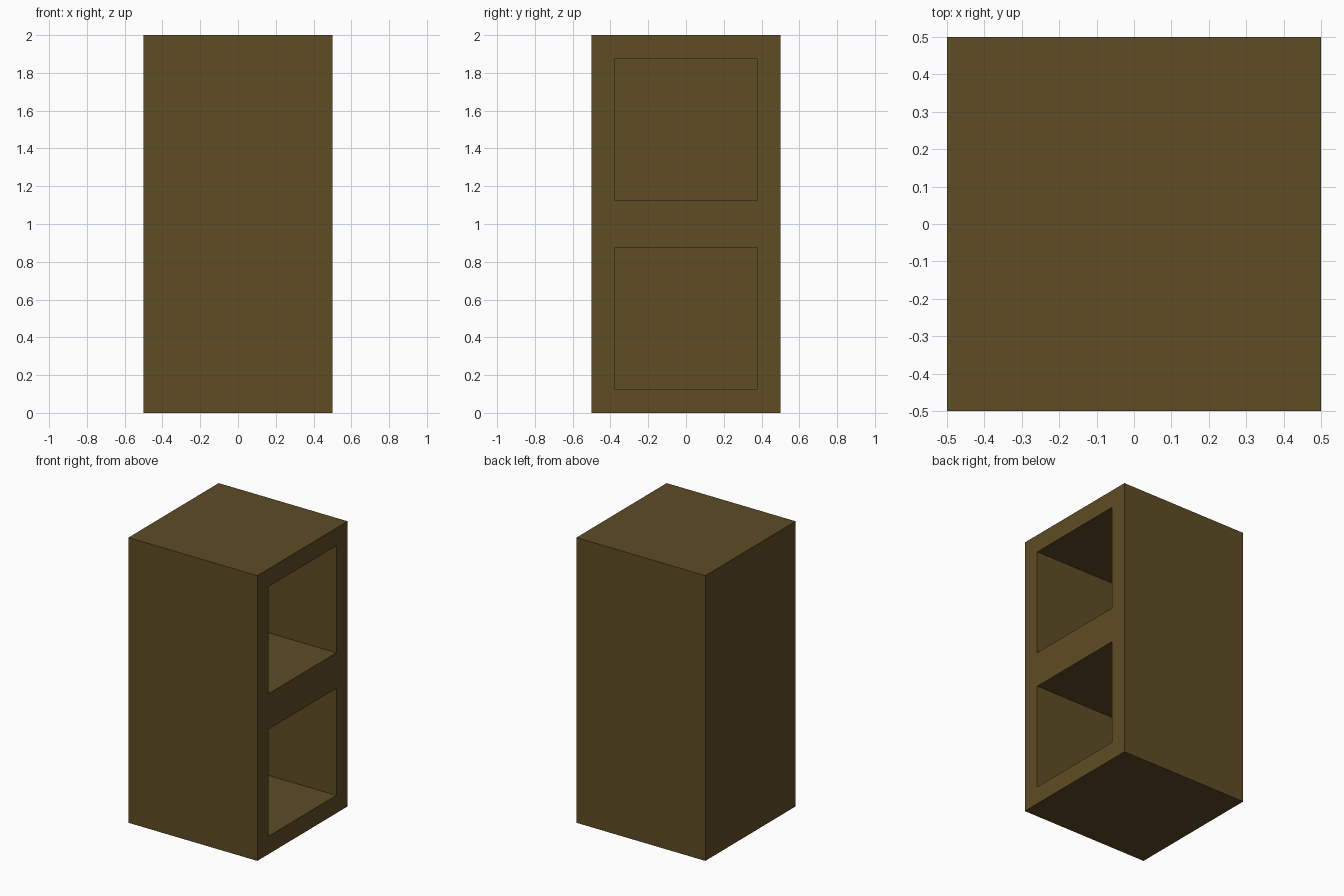
import bpy, bmesh
from mathutils import Matrix, Vector

cube = bpy.data.objects.get("Cube")
if cube:
    bpy.data.objects.remove(cube, do_unlink=True)

WIDTH, HEIGHT, WALL = 1.0, 2.0, 0.125

# Single brown wood colour
wood = bpy.data.materials.new("brown wood")
wood.use_nodes = True
colour = (0.112, 0.072, 0.018, 1)
wood.diffuse_color = colour
wood.node_tree.nodes["Principled BSDF"].inputs["Base Color"].default_value = colour

# Cabinet body, split at mid height into two bays
bm = bmesh.new()
bmesh.ops.create_cube(bm, size=1, matrix=Matrix.Translation((0, 0, HEIGHT / 2))
                      @ Matrix.Diagonal((WIDTH, WIDTH, HEIGHT, 1)))
bmesh.ops.bisect_plane(bm, geom=bm.verts[:] + bm.edges[:] + bm.faces[:],
                       plane_co=(0, 0, HEIGHT / 2), plane_no=(0, 0, 1))

# Open compartments: inset each bay on the +x side and push it in to the back panel
bays = [f for f in bm.faces if f.normal.x > 0.9]
bmesh.ops.inset_individual(bm, faces=bays, thickness=WALL, use_even_offset=True)
for bay in bays:
    pushed = bmesh.ops.extrude_discrete_faces(bm, faces=[bay])["faces"]
    bmesh.ops.translate(bm, verts=pushed[0].verts[:], vec=Vector((WALL - WIDTH, 0, 0)))

# Merge the flat faces left by the split
bmesh.ops.dissolve_limit(bm, angle_limit=0.01, verts=bm.verts[:], edges=bm.edges[:])
bmesh.ops.recalc_face_normals(bm, faces=bm.faces[:])

mesh = bpy.data.meshes.new("open_cabinet")
bm.to_mesh(mesh)
bm.free()
mesh.materials.append(wood)
bpy.context.collection.objects.link(bpy.data.objects.new("open_cabinet", mesh))
